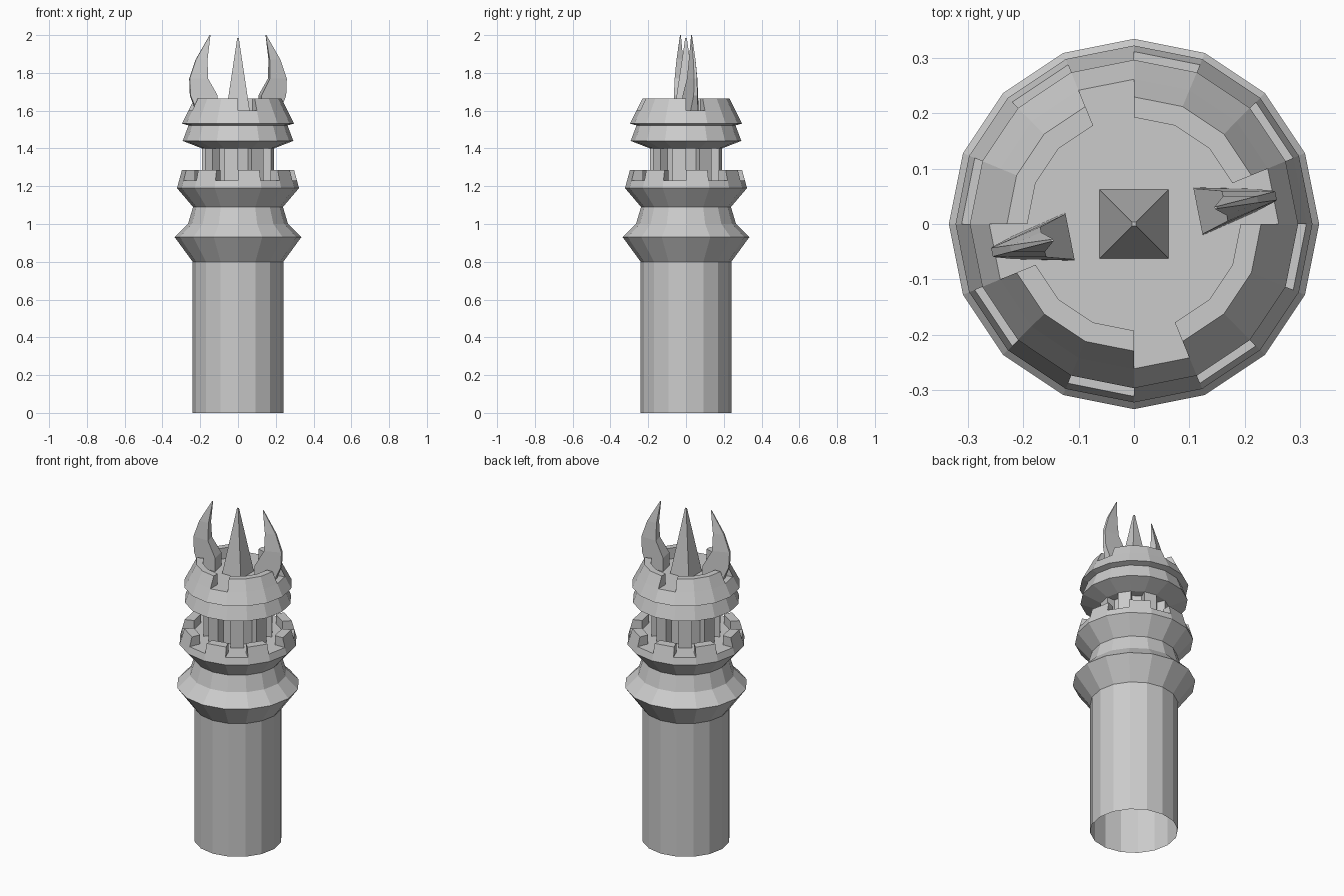
import bpy, bmesh
from math import cos, sin, pi, radians

if "Cube" in bpy.data.objects:
    bpy.data.objects.remove(bpy.data.objects["Cube"])

N = 16
STEP = 2 * pi / N


def finish(bm, name):
    bmesh.ops.remove_doubles(bm, verts=bm.verts, dist=0.0002)
    bmesh.ops.recalc_face_normals(bm, faces=bm.faces)
    me = bpy.data.meshes.new(name)
    bm.to_mesh(me)
    bm.free()
    ob = bpy.data.objects.new(name, me)
    bpy.context.collection.objects.link(ob)
    return ob


def polar(r, k, z):
    return (r * cos(k * STEP), r * sin(k * STEP), z)


def lathe(name, profile, cap_top=False):
    """Revolve an (r, z) profile into a 16-sided surface."""
    bm = bmesh.new()
    rings = [[bm.verts.new(polar(r, k, z)) for k in range(N)] for r, z in profile]
    for a, b in zip(rings, rings[1:]):
        for k in range(N):
            j = (k + 1) % N
            bm.faces.new((a[k], a[j], b[j], b[k]))
    if cap_top:
        bm.faces.new(rings[-1])
    return finish(bm, name)


def sector_blocks(name, sectors, section):
    """Sweep an (r, z) quad over chosen 22.5 degree sectors, open underneath."""
    bm = bmesh.new()
    for k in sectors:
        a = [bm.verts.new(polar(r, k, z)) for r, z in section]
        b = [bm.verts.new(polar(r, k + 1, z)) for r, z in section]
        for i in range(3):
            bm.faces.new((a[i], a[i + 1], b[i + 1], b[i]))
        if (k - 1) % N not in sectors:
            bm.faces.new(a)
        if (k + 1) % N not in sectors:
            bm.faces.new(b)
    return finish(bm, name)


def loft(name, rings):
    """Skin a stack of four-cornered rings and close both ends."""
    bm = bmesh.new()
    rows = [[bm.verts.new(p) for p in ring] for ring in rings]
    for a, b in zip(rows, rows[1:]):
        for i in range(4):
            j = (i + 1) % 4
            bm.faces.new((a[i], a[j], b[j], b[i]))
    bm.faces.new(rows[0])
    bm.faces.new(rows[-1])
    return finish(bm, name)


# Shaft, collar, neck and gallery floor
lathe("tower_body", [(0.24, 0), (0.24, 0.80), (0.335, 0.93), (0.265, 1.0),
                     (0.238, 1.09), (0.323, 1.19), (0.312, 1.23)], cap_top=True)

# Gallery battlements on every second sector
sector_blocks("gallery_battlements", set(range(0, N, 2)),
              [(0.312, 1.23), (0.297, 1.285), (0.245, 1.285), (0.245, 1.23)])

# Ribbed column between gallery and crown
lathe("column_core", [(0.14, 1.23), (0.14, 1.405)])
sector_blocks("column_ribs", set(range(1, N, 2)),
              [(0.14, 1.405), (0.19, 1.405), (0.19, 1.23), (0.14, 1.23)])

# Crown with two flared tiers and a flat floor
lathe("crown", [(0.14, 1.40), (0.19, 1.40), (0.293, 1.44), (0.262, 1.522),
                (0.297, 1.532), (0.262, 1.60)], cap_top=True)

# Crown parapet with four notches
sector_blocks("crown_parapet", {k for k in range(N) if k % 4},
              [(0.262, 1.60), (0.23, 1.665), (0.193, 1.665), (0.193, 1.60)])

# Central spike
loft("central_spike", [[(s, s, z), (-s, s, z), (-s, -s, z), (s, -s, z)]
                       for s, z in ((0.062, 1.60), (0.004, 1.985))])

# Two curved claws rising through the side notches
CLAW = [  # z, inner radius, inner half width, outer radius, outer half width
    (1.60, 0.118, 0.044, 0.225, 0.020),
    (1.68, 0.118, 0.042, 0.258, 0.010),
    (1.77, 0.167, 0.028, 0.262, 0.008),
    (1.87, 0.168, 0.018, 0.228, 0.006),
    (2.00, 0.149, 0.002, 0.153, 0.002),
]
for side, angle in (("right", 11.25), ("left", 191.25)):
    c, s = cos(radians(angle)), sin(radians(angle))
    loft(side + "_claw",
         [[(r * c - w * s, r * s + w * c, z)
           for r, w in ((ri, -wi), (ro, -wo), (ro, wo), (ri, wi))]
          for z, ri, wi, ro, wo in CLAW])
